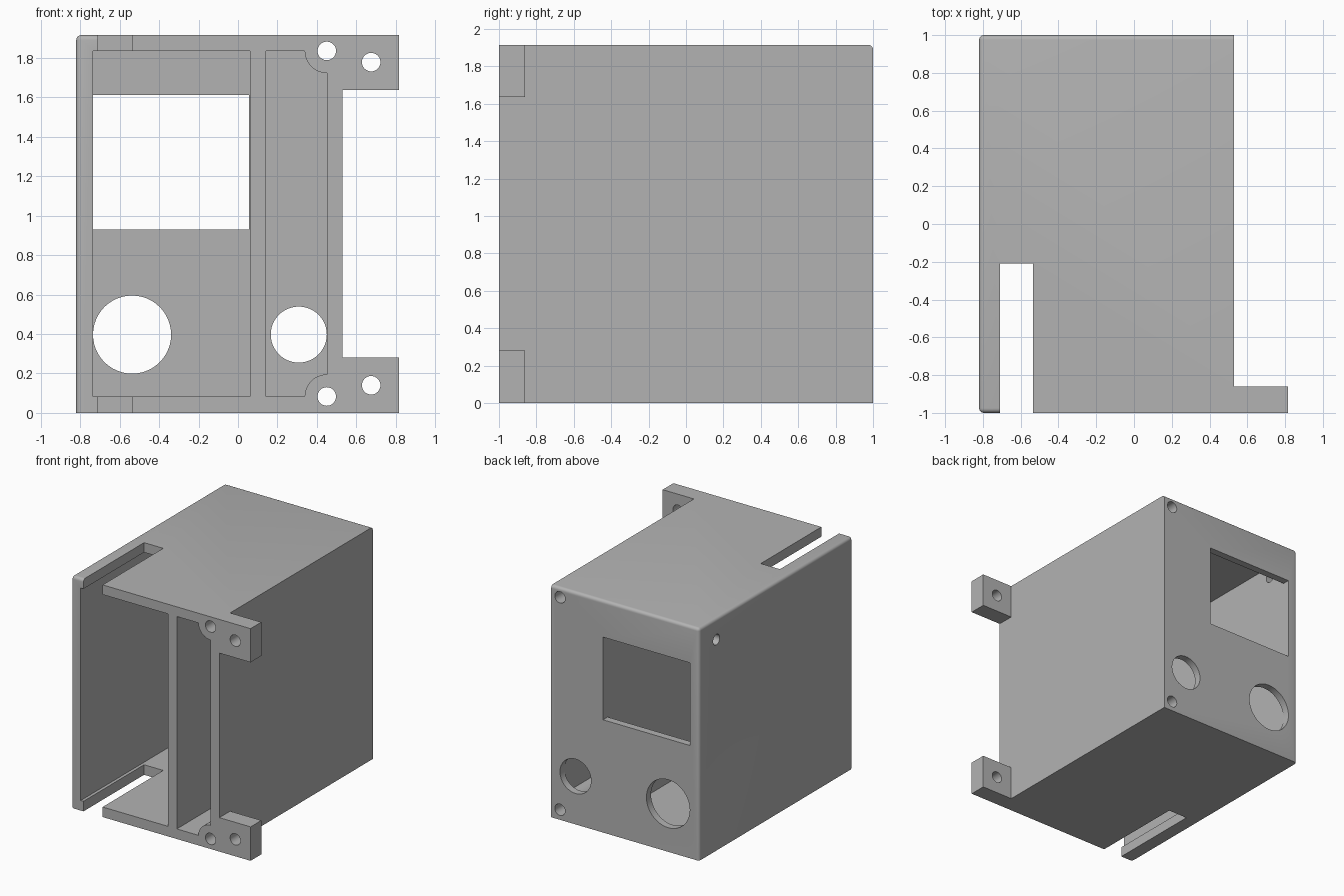
import bpy, bmesh
from math import cos, sin, pi, radians
from mathutils import Vector

cube = bpy.data.objects.get("Cube")
if cube:
    bpy.data.objects.remove(cube, do_unlink=True)

LEFT, RIGHT, TAB, TOP = -0.82, 0.53, 0.815, 1.915
grey = bpy.data.materials.new("plain grey")
grey.use_nodes = True
grey.diffuse_color = (0.45, 0.45, 0.45, 1)
grey.node_tree.nodes["Principled BSDF"].inputs["Base Color"].default_value = grey.diffuse_color


def prism(name, outline, axis, start, end, round_rule=None):
    """Extrude a 2D outline along an axis, optionally rounding chosen edges."""
    place = {"x": lambda a, b: (start, a, b),
             "y": lambda a, b: (a, start, b),
             "z": lambda a, b: (a, b, start)}[axis]
    bm = bmesh.new()
    face = bm.faces.new([bm.verts.new(place(a, b)) for a, b in outline])
    ext = bmesh.ops.extrude_face_region(bm, geom=[face])
    shift = Vector([(end - start) if c == axis else 0 for c in "xyz"])
    bmesh.ops.translate(bm, vec=shift, verts=[
        v for v in ext["geom"] if isinstance(v, bmesh.types.BMVert)])
    bmesh.ops.recalc_face_normals(bm, faces=bm.faces)
    if round_rule:
        edges = [e for e in bm.edges if round_rule(*[v.co for v in e.verts])]
        bmesh.ops.bevel(bm, geom=edges, offset=0.025, segments=5,
                        profile=0.5, affect="EDGES")
    mesh = bpy.data.meshes.new(name)
    bm.to_mesh(mesh)
    bm.free()
    mesh.materials.append(grey)
    obj = bpy.data.objects.new(name, mesh)
    bpy.context.collection.objects.link(obj)
    return obj


def rect(a0, a1, b0, b1):
    return [(a0, b0), (a1, b0), (a1, b1), (a0, b1)]


def circle(a, b, r, n=48):
    return [(a + r * cos(2 * pi * i / n), b + r * sin(2 * pi * i / n)) for i in range(n)]


def cut(body, outline, axis, start, end):
    cutter = prism("cutter", outline, axis, start, end)
    cutter.hide_render = True
    mod = body.modifiers.new("cut", "BOOLEAN")
    mod.operation, mod.solver, mod.object = "DIFFERENCE", "EXACT", cutter
    bpy.context.view_layer.objects.active = body
    bpy.ops.object.modifier_apply(modifier=mod.name)
    bpy.data.objects.remove(cutter, do_unlink=True)


def rounded(p, q):
    """Top left, top back, top of the lip, and both left corner edges."""
    def both(i, value):
        return abs(p[i] - value) < 1e-4 and abs(q[i] - value) < 1e-4
    lip = both(1, -1) and max(p.x, q.x) < -0.7
    return (both(2, TOP) and (both(0, LEFT) or both(1, 1) or lip)) or (
        both(0, LEFT) and (both(1, 1) or both(1, -1)) and abs(p.z - q.z) > 1)


# Outer body: plan outline with the cable slot and mounting flange
plan = [(LEFT, -1), (-0.71, -1), (-0.71, -0.21), (-0.535, -0.21), (-0.535, -1),
        (TAB, -1), (TAB, -0.86), (RIGHT, -0.86), (RIGHT, 1), (LEFT, 1)]
body = prism("enclosure", plan, "z", 0, TOP, rounded)

# Leave only the upper and lower mounting tabs
cut(body, rect(RIGHT, 1, 0.28, 1.637), "y", -1.1, -0.8)

# Main compartment
low, high, inner = 0.083, 1.835, 0.94
cut(body, rect(-0.735, 0.06, low, high), "y", -1.1, inner)

# Narrow compartment with quarter-round screw bosses
arc = [i * pi / 24 for i in range(13)]
boss = 0.112
side = [(0.142, low)]
side += [(0.45 - boss * cos(t), low + boss * sin(t)) for t in arc]
side += [(0.45 - boss * sin(t), high - boss * cos(t)) for t in arc]
side += [(0.142, high)]
cut(body, side, "y", -1.1, inner)

# Back wall openings: window and two round ports
cut(body, rect(-0.735, 0.057, 0.93, 1.612), "y", 0.9, 1.1)
cut(body, circle(-0.537, 0.397, 0.198), "y", 0.9, 1.1)
cut(body, circle(0.308, 0.397, 0.142), "y", 0.9, 1.1)

# Long screw holes, tab holes and the small hole in the side wall
for z in (low, high):
    cut(body, circle(0.45, z, 0.047, 32), "y", -1.1, 1.1)
for z in (0.14, 1.778):
    cut(body, circle(0.675, z, 0.047, 32), "y", -1.1, -0.8)
cut(body, circle(0.775, 1.74, 0.043, 32), "x", -0.9, -0.7)

bpy.ops.object.select_all(action="DESELECT")
body.select_set(True)
bpy.context.view_layer.objects.active = body
bpy.ops.object.shade_smooth_by_angle(angle=radians(30))
